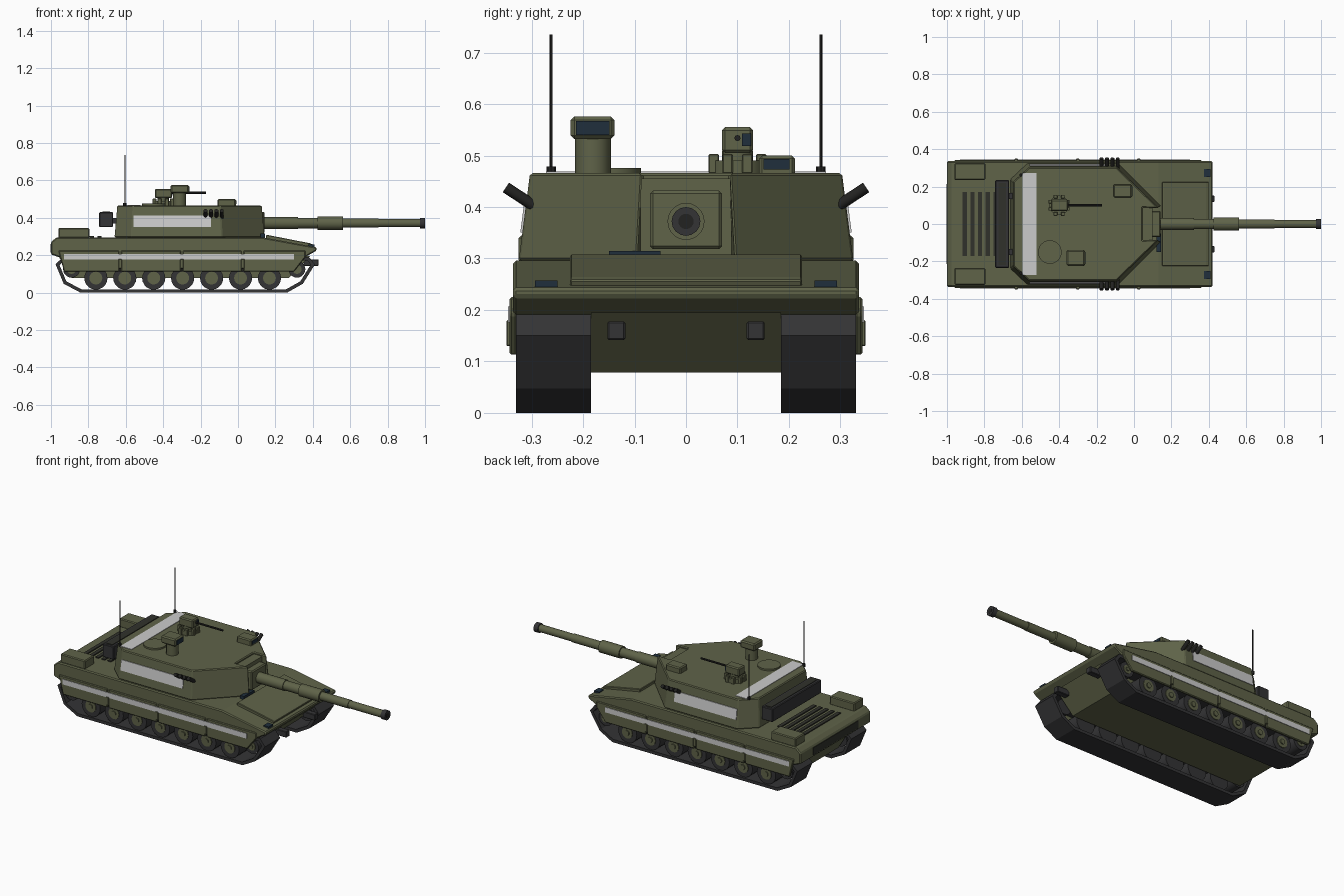
import bpy, bmesh, math
from mathutils import Vector

if "Cube" in bpy.data.objects:
    bpy.data.objects.remove(bpy.data.objects["Cube"])


def material(name, rgb):
    m = bpy.data.materials.new(name)
    m.diffuse_color = (*rgb, 1)
    m.use_nodes = True
    m.node_tree.nodes["Principled BSDF"].inputs["Base Color"].default_value = m.diffuse_color
    return m


OLIVE = material("olive paint", (0.115, 0.125, 0.066))
RUBBER = material("dark rubber", (0.034, 0.034, 0.036))
BLACK = material("black metal", (0.016, 0.016, 0.015))
GREY = material("light grey panel", (0.60, 0.60, 0.60))
GLASS = material("dark blue glass", (0.014, 0.028, 0.045))
SLAT = material("dark slat", (0.030, 0.031, 0.024))


def finish(name, bm, mat, bevel=0.0, smooth=False):
    bmesh.ops.recalc_face_normals(bm, faces=bm.faces)
    me = bpy.data.meshes.new(name)
    bm.to_mesh(me)
    bm.free()
    ob = bpy.data.objects.new(name, me)
    bpy.context.collection.objects.link(ob)
    me.materials.append(mat)
    if bevel:
        b = ob.modifiers.new("bevel", 'BEVEL')
        b.width, b.segments, b.limit_method = bevel, 1, 'ANGLE'
    if smooth:
        bpy.context.view_layer.objects.active = ob
        ob.select_set(True)
        bpy.ops.object.shade_smooth_by_angle(angle=math.radians(40))
        ob.select_set(False)
    return ob


def loft(name, a, b, mat, bevel=0.0):
    """Solid between two outlines with the same number of points."""
    bm = bmesh.new()
    va, vb = [bm.verts.new(p) for p in a], [bm.verts.new(p) for p in b]
    bm.faces.new(va)
    bm.faces.new(vb[::-1])
    for i in range(len(a)):
        j = (i + 1) % len(a)
        bm.faces.new((va[i], vb[i], vb[j], va[j]))
    return finish(name, bm, mat, bevel)


def prism(name, xz, y0, y1, mat, bevel=0.0):
    return loft(name, [(x, y0, z) for x, z in xz], [(x, y1, z) for x, z in xz], mat, bevel)


def box(name, x0, x1, y0, y1, z0, z1, mat, bevel=0.0):
    return prism(name, [(x0, z0), (x1, z0), (x1, z1), (x0, z1)], y0, y1, mat, bevel)


def rod(name, p, q, r, mat, sides=16):
    """Cylinder from p to q."""
    p, q = Vector(p), Vector(q)
    bm = bmesh.new()
    bmesh.ops.create_cone(bm, cap_ends=True, segments=sides, radius1=r, radius2=r,
                          depth=(q - p).length)
    bm.transform((q - p).to_track_quat('Z', 'Y').to_matrix().to_4x4())
    bmesh.ops.translate(bm, verts=bm.verts, vec=(p + q) / 2)
    return finish(name, bm, mat, smooth=sides > 8)


# Hull
prism("lower_hull", [(-0.89, 0.078), (0.27, 0.078), (0.385, 0.195), (-0.96, 0.195)],
      -0.185, 0.185, OLIVE)
prism("upper_hull", [(-0.96, 0.19), (0.36, 0.19), (0.42, 0.225), (0.42, 0.243), (0.13, 0.296),
                     (-0.97, 0.296), (-1.0, 0.27), (-1.0, 0.205)], -0.336, 0.336, OLIVE, 0.006)
prism("glacis_panel", [(0.15, 0.28), (0.39, 0.235), (0.40, 0.258), (0.385, 0.264), (0.16, 0.308),
                       (0.15, 0.308)], -0.225, 0.225, OLIVE, 0.003)
box("driver_periscope", 0.12, 0.145, -0.15, -0.05, 0.295, 0.315, GLASS)
box("rear_grille", -1.003, -0.995, -0.215, 0.215, 0.215, 0.26, SLAT)
for i in range(5):
    x = -0.905 + i * 0.041
    box("engine_slat", x - 0.011, x + 0.011, -0.17, 0.17, 0.294, 0.302, SLAT)

# Both sides of the running gear and hull fittings
TRACK = [(-0.84, 0.009), (0.26, 0.009), (0.34, 0.054), (0.40, 0.15), (0.375, 0.182),
         (-0.93, 0.182), (-0.965, 0.15), (-0.925, 0.054)]
SPLITS = [-0.63, -0.30, 0.025]
for s in (-1, 1):
    # Track band
    bm = bmesh.new()
    near = [bm.verts.new((x, s * 0.185, z)) for x, z in TRACK]
    far = [bm.verts.new((x, s * 0.33, z)) for x, z in TRACK]
    for i in range(len(TRACK)):
        j = (i + 1) % len(TRACK)
        bm.faces.new((near[i], near[j], far[j], far[i]))
    band = finish("track", bm, RUBBER)
    thick = band.modifiers.new("thickness", 'SOLIDIFY')
    thick.thickness, thick.offset, thick.use_even_offset = 0.018, 0, True

    # Road wheels, sprocket and idler
    wheels = [(-0.76 + i * 0.1547, 0.078, 0.062) for i in range(7)]
    for x, z, r in wheels + [(-0.89, 0.125, 0.045), (0.315, 0.125, 0.045)]:
        rod("wheel_tyre", (x, s * 0.20, z), (x, s * 0.318, z), r, RUBBER, 20)
        rod("wheel_disc", (x, s * 0.315, z), (x, s * 0.322, z), r * 0.56, OLIVE, 16)
        rod("wheel_hub", (x, s * 0.32, z), (x, s * 0.328, z), r * 0.25, OLIVE, 10)

    # Side skirts in four plates with clips between
    edges = [-0.965] + SPLITS + [0.365]
    for i in range(4):
        a, b = edges[i] + 0.005, edges[i + 1] - 0.005
        lo_a = a + (0.03 if i == 0 else 0)
        lo_b = b - (0.06 if i == 3 else 0)
        prism("side_skirt", [(lo_a, 0.113), (lo_b, 0.113), (b, 0.19), (b, 0.225), (a, 0.225)],
              s * 0.328, s * 0.343, OLIVE, 0.004)
    box("skirt_stripe", -0.93, 0.30, s * 0.342, s * 0.346, 0.176, 0.207, GREY)
    for x in SPLITS:
        box("skirt_clip", x - 0.009, x + 0.009, s * 0.33, s * 0.349, 0.13, 0.18, OLIVE, 0.002)
        box("skirt_seam", x - 0.005, x + 0.005, s * 0.33, s * 0.335, 0.113, 0.225, BLACK)

    # Hull fittings
    box("stowage_box", -0.96, -0.795, s * 0.235, s * 0.325, 0.292, 0.345, OLIVE, 0.005)
    box("headlight", 0.375, 0.41, s * 0.25, s * 0.293, 0.24, 0.257, GLASS)
    box("tow_hook", 0.35, 0.43, s * 0.118, s * 0.153, 0.142, 0.178, RUBBER, 0.003)

# Turret: mirrored plan outline with a gun notch at the front
LOW = [(0.145, 0.095), (-0.085, 0.325), (-0.57, 0.325), (-0.66, 0.24)]
TOP = [(0.13, 0.085), (-0.095, 0.303), (-0.56, 0.303), (-0.645, 0.225)]


def plan(half, z):
    pts = [(0.045, 0.088)] + half
    return [(x, y, z) for x, y in pts] + [(x, -y, z) for x, y in reversed(pts)]


loft("turret", plan(LOW, 0.296), plan(TOP, 0.466), OLIVE, 0.005)
box("mantlet_back", 0.03, 0.10, -0.088, 0.088, 0.30, 0.455, OLIVE)
box("mantlet", 0.04, 0.142, -0.07, 0.07, 0.318, 0.432, OLIVE, 0.006)
box("roof_panel", -0.595, -0.52, -0.272, 0.272, 0.463, 0.469, GREY)
box("rear_basket", -0.742, -0.668, -0.235, 0.235, 0.35, 0.43, RUBBER, 0.004)
box("basket_lid", -0.725, -0.685, -0.22, 0.22, 0.428, 0.433, SLAT)
for y in (-0.15, 0.15):
    box("basket_arm", -0.68, -0.64, y - 0.015, y + 0.015, 0.37, 0.40, RUBBER)

for s in (-1, 1):
    # Slanted side panel lying on the turret wall
    def wall(z, out):
        return s * (0.325 - (z - 0.296) * 0.022 / 0.17 + out)
    quad = [(-0.56, 0.35), (-0.145, 0.35), (-0.145, 0.412), (-0.56, 0.412)]
    loft("turret_side_panel", [(x, wall(z, -0.002), z) for x, z in quad],
         [(x, wall(z, 0.004), z) for x, z in quad], GREY)
    # Smoke launchers
    for x in (-0.174, -0.145, -0.116, -0.087):
        rod("smoke_launcher", (x, s * 0.295, 0.402), (x, s * 0.350, 0.438), 0.011, BLACK, 10)
    # Antennas
    rod("antenna_base", (-0.605, s * 0.262, 0.462), (-0.605, s * 0.262, 0.479), 0.009, BLACK, 8)
    rod("antenna", (-0.605, s * 0.262, 0.47), (-0.605, s * 0.262, 0.735), 0.003, BLACK, 6)

# Main gun: stepped barrel sections (start, end, radius)
GZ = 0.372
for x0, x1, r in [(0.12, 0.32, 0.032), (0.32, 0.425, 0.028), (0.425, 0.562, 0.036),
                  (0.562, 0.75, 0.025), (0.75, 0.975, 0.022)]:
    rod("gun_barrel", (x0, 0, GZ), (x1, 0, GZ), r, OLIVE, 20)
rod("muzzle", (0.972, 0, GZ), (1.0, 0, GZ), 0.028, RUBBER, 16)
rod("bore", (0.995, 0, GZ), (1.001, 0, GZ), 0.015, BLACK, 16)

# Commander cupola with remote weapon
CX, CY = -0.40, 0.10
rod("cupola", (CX, CY, 0.46), (CX, CY, 0.49), 0.052, OLIVE, 20)
for i in range(8):
    a = math.tau * (i + 0.5) / 8
    x, y = CX + 0.05 * math.cos(a), CY + 0.05 * math.sin(a)
    box("cupola_periscope", x - 0.010, x + 0.010, y - 0.010, y + 0.010, 0.465, 0.503, OLIVE, 0.002)
rod("weapon_mount", (CX, CY, 0.485), (CX, CY, 0.51), 0.03, OLIVE, 16)
box("weapon_housing", -0.445, -0.352, 0.07, 0.13, 0.505, 0.555, OLIVE, 0.006)
box("weapon_lens", -0.356, -0.349, 0.109, 0.126, 0.519, 0.543, GLASS)
rod("machine_gun", (-0.36, 0.10, 0.534), (-0.17, 0.10, 0.534), 0.006, BLACK, 8)

# Loader hatch
rod("hatch", (-0.45, -0.15, 0.46), (-0.45, -0.15, 0.476), 0.063, OLIVE, 24)

# Panoramic sight on a pedestal
rod("sight_pedestal", (-0.312, -0.181, 0.46), (-0.312, -0.181, 0.535), 0.035, OLIVE, 12)
box("sight_head", -0.36, -0.262, -0.224, -0.139, 0.532, 0.576, OLIVE, 0.007)
box("sight_window", -0.266, -0.259, -0.214, -0.149, 0.54, 0.567, GLASS)

# Gunner sight
box("gunner_sight", -0.11, -0.012, 0.142, 0.212, 0.46, 0.50, OLIVE, 0.006)
box("gunner_window", -0.016, -0.009, 0.151, 0.201, 0.473, 0.493, GLASS)
